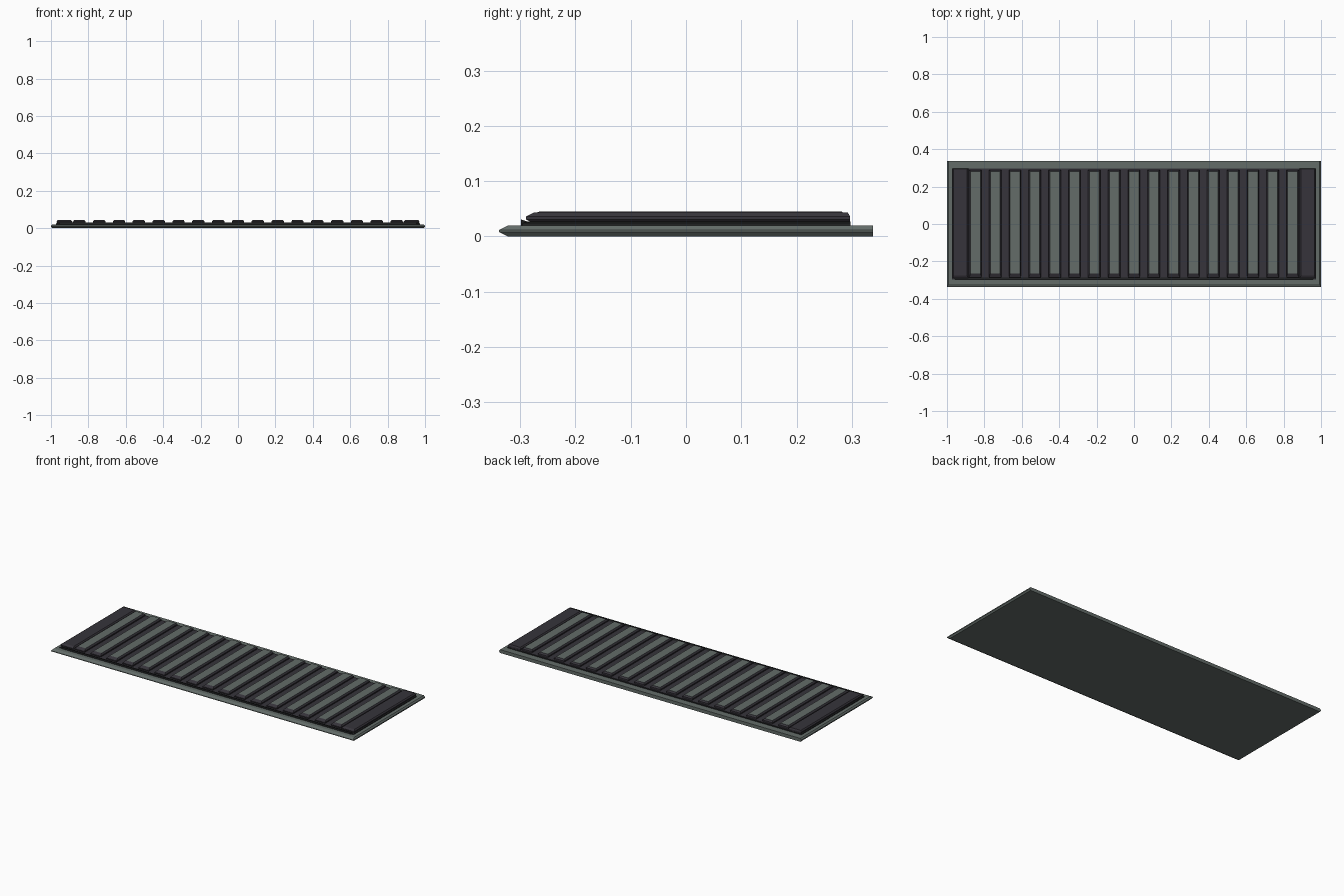
import bpy

cube = bpy.data.objects.get("Cube")
if cube:
    bpy.data.objects.remove(cube, do_unlink=True)


def material(name, rgb):
    m = bpy.data.materials.new(name)
    m.use_nodes = True
    m.diffuse_color = (*rgb, 1)
    m.node_tree.nodes["Principled BSDF"].inputs["Base Color"].default_value = (*rgb, 1)
    return m


GREY = material("grey green", (0.125, 0.15, 0.14))
DARK = material("dark violet grey", (0.037, 0.034, 0.043))
BLACK = material("near black", (0.014, 0.015, 0.016))


def build(name, verts, faces, side, top):
    mesh = bpy.data.meshes.new(name)
    mesh.from_pydata(verts, [], faces)
    mesh.materials.append(side)
    mesh.materials.append(top)
    mesh.update()
    for p in mesh.polygons:
        p.material_index = int(p.normal.z > 0.95)
    obj = bpy.data.objects.new(name, mesh)
    bpy.context.collection.objects.link(obj)
    return obj


def slab(name, x, half, front, back, levels, side, top):
    """Stack of rectangles; each level is (z, side inset, front inset, back inset)."""
    verts, faces = [], []
    for z, s, f, b in levels:
        w = half - s
        verts += [(x - w, front + f, z), (x + w, front + f, z),
                  (x + w, back - b, z), (x - w, back - b, z)]
    for r in range(0, len(verts) - 4, 4):
        for i in range(4):
            j = (i + 1) % 4
            faces.append((r + i, r + j, r + j + 4, r + i + 4))
    n = len(verts)
    faces += [(3, 2, 1, 0), (n - 4, n - 3, n - 2, n - 1)]
    return build(name, verts, faces, side, top)


# Base slab: pointed front edge, narrow side bevels, flat back
slab("base_slab", 0, 1, -0.338, 0.338,
     [(0, 0.007, 0.016, 0), (0.008, 0, 0, 0),
      (0.012, 0, 0, 0), (0.02, 0.007, 0.016, 0)], GREY, GREY)

# Dark bed that carries the bars
slab("bed_plate", 0, 0.972, -0.296, 0.298,
     [(0.019, 0, 0, 0), (0.024, 0, 0, 0), (0.027, 0.006, 0.012, 0)], BLACK, DARK)

# Raised wedge lip along the front of the bed
lip = [(-0.299, 0.019), (-0.284, 0.019), (-0.284, 0.026), (-0.299, 0.031)]
lip_verts = [(sx * (0.955 if y < -0.29 else 0.972), y, z) for sx in (-1, 1) for y, z in lip]
lip_faces = [(i, (i + 1) % 4, (i + 1) % 4 + 4, i + 4) for i in range(4)]
build("front_lip", lip_verts, lip_faces + [(3, 2, 1, 0), (4, 5, 6, 7)], BLACK, BLACK)

# End blocks
for label, sx in (("left", 1), ("right", -1)):
    slab(label + "_end_block", sx * 0.928, 0.042, -0.29, 0.297,
         [(0.025, 0.006, 0.012, 0), (0.031, 0, 0, 0), (0.036, 0, 0, 0),
          (0.043, 0.006, 0.014, 0.004)], DARK, DARK)

# Row of ribs with pale tops
COUNT = 17
for i in range(COUNT):
    slab(f"rib_{i + 1}", (i - COUNT // 2) * 0.106, 0.033, -0.287, 0.29,
         [(0.025, 0.006, 0.014, 0), (0.031, 0, 0, 0), (0.037, 0, 0, 0),
          (0.045, 0.007, 0.022, 0.008)], DARK, GREY)
